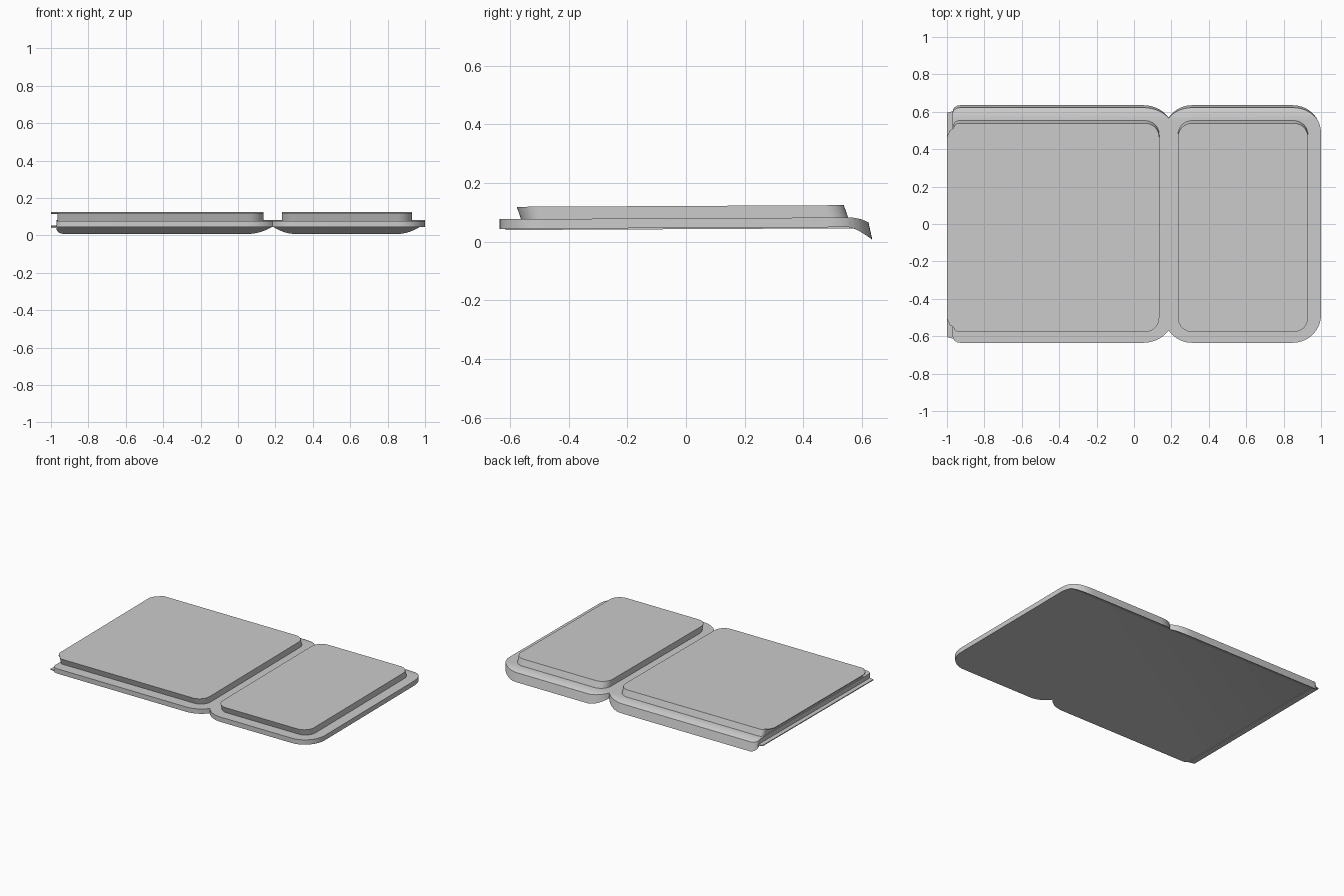
import bpy, bmesh, math
from mathutils import Vector

cube = bpy.data.objects.get("Cube")
if cube:
    bpy.data.objects.remove(cube, do_unlink=True)

gray = bpy.data.materials.new("light gray")
gray.use_nodes = True
color = (0.6, 0.6, 0.6, 1)
gray.diffuse_color = color
gray.node_tree.nodes["Principled BSDF"].inputs["Base Color"].default_value = color


def arc(cx, cy, rx, ry, start, end, steps=10):
    """Points along an elliptical arc, angles in degrees."""
    angles = [math.radians(start + (end - start) * i / steps) for i in range(steps + 1)]
    return [(cx + rx * math.cos(a), cy + ry * math.sin(a)) for a in angles]


def prism(name, outline, z0, z1, cuts=(), shape=None):
    """Extrude an outline, slice it across y and reshape its vertices."""
    bm = bmesh.new()
    face = bm.faces.new([bm.verts.new((x, y, z0)) for x, y in outline])
    up = bmesh.ops.extrude_face_region(bm, geom=[face])["geom"]
    for v in up:
        if isinstance(v, bmesh.types.BMVert):
            v.co.z = z1
    for y in cuts:
        bmesh.ops.bisect_plane(bm, geom=bm.verts[:] + bm.edges[:] + bm.faces[:],
                               plane_co=Vector((0, y, 0)), plane_no=Vector((0, 1, 0)))
    for v in bm.verts:
        if shape:
            shape(v.co, v.co.z > (z0 + z1) / 2)
        v.co.z += 0.005 * v.co.y      # slight backward rise
    bmesh.ops.recalc_face_normals(bm, faces=bm.faces[:])
    mesh = bpy.data.meshes.new(name)
    bm.to_mesh(mesh)
    bm.free()
    obj = bpy.data.objects.new(name, mesh)
    bpy.context.collection.objects.link(obj)
    mesh.materials.append(gray)
    bpy.ops.object.select_all(action='DESELECT')
    obj.select_set(True)
    bpy.context.view_layer.objects.active = obj
    bpy.ops.object.shade_smooth_by_angle(angle=math.radians(30))
    return obj


def back_lip(co, is_top):
    """Curl the rear edge of the base downward."""
    t = max(0, (co.y - 0.555) / 0.08)
    if is_top:
        co.z -= 0.017 * t ** 2
        co.y -= 0.013 * t
    else:
        co.z -= 0.043 * t ** 1.4


def pad_lean(co, is_top):
    """Lean the pad walls toward the front."""
    co.y += -0.012 if is_top else 0.003


# Base: two rounded bays that meet at a notch
half = arc(0.85, 0.485, 0.15, 0.15, 0, 90)
half += arc(0.31, 0.485, 0.15, 0.15, 90, 146)
half += arc(0.05, 0.485, 0.15, 0.15, 26, 90)
half = half[:22] + arc(0.05, 0.485, 0.163, 0.15, 34, 90) + arc(-0.93, 0.6, 0.04, 0.035, 90, 180, 4)
base = half + [(x, -y) for x, y in reversed(half)]
prism("base", base, 0.047, 0.08, (0.555, 0.575, 0.595, 0.615), back_lip)


def pad_outline(x0, x1, y0, y1, r_left, r_right):
    return (arc(x1 - r_right, y1 - r_right, r_right, r_right, 0, 90)
            + arc(x0 + r_left, y1 - r_left, r_left, r_left, 90, 180)
            + arc(x0 + r_left, y0 + r_left, r_left, r_left, 180, 270)
            + arc(x1 - r_right, y0 + r_right, r_right, r_right, 270, 360))


# Raised pads
prism("wide_pad", pad_outline(-0.965, 0.135, -0.565, 0.55, 0.03, 0.075),
      0.079, 0.122, shape=pad_lean)
prism("narrow_pad", pad_outline(0.235, 0.93, -0.565, 0.55, 0.075, 0.075),
      0.079, 0.122, shape=pad_lean)

# Thin flanges along the open side
prism("upper_flange", [(-0.96, -0.555), (-0.96, 0.515), (-0.985, 0.5), (-1, 0.465),
                       (-1, -0.505), (-0.985, -0.54)], 0.117, 0.122)
prism("lower_flange", [(-0.96, -0.615), (-0.96, 0.605), (-1, 0.595), (-1, -0.605)],
      0.043, 0.049)
